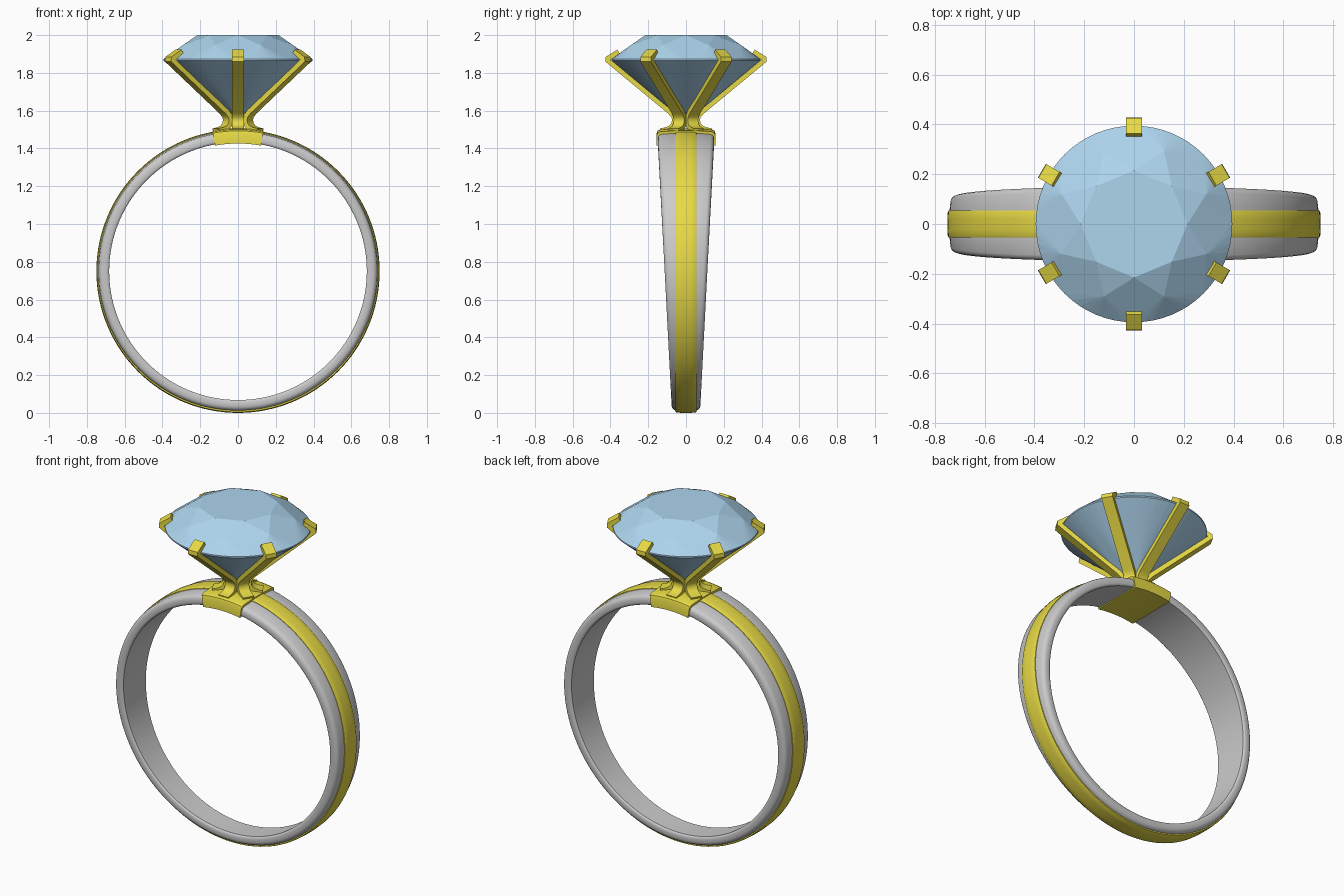
import bpy, bmesh
from math import sin, cos, pi, radians
from mathutils import Vector

if "Cube" in bpy.data.objects:
    bpy.data.objects.remove(bpy.data.objects["Cube"])


def material(name, rgb):
    m = bpy.data.materials.new(name)
    m.diffuse_color = (*rgb, 1)
    m.use_nodes = True
    m.node_tree.nodes["Principled BSDF"].inputs["Base Color"].default_value = m.diffuse_color
    return m


gold = material("gold", (0.8, 0.7, 0.06))
blue = material("pale_blue", (0.42, 0.66, 0.85))
CZ = 0.75  # height of the ring centre


def finish(bm, name, mat=None, smooth=None):
    bmesh.ops.recalc_face_normals(bm, faces=bm.faces)
    me = bpy.data.meshes.new(name)
    bm.to_mesh(me)
    bm.free()
    ob = bpy.data.objects.new(name, me)
    bpy.context.collection.objects.link(ob)
    if mat:
        me.materials.append(mat)
    if smooth:
        bpy.ops.object.select_all(action='DESELECT')
        ob.select_set(True)
        bpy.context.view_layer.objects.active = ob
        bpy.ops.object.shade_smooth_by_angle(angle=radians(smooth))
    return ob


def sweep(name, half, width, a0, a1, n, mat=None):
    """Sweep a symmetric (radius, inset-from-edge) profile around the finger axis."""
    bm = bmesh.new()
    closed = a1 - a0 > 6.28
    rings = []
    for i in range(n if closed else n + 1):
        a = a0 + (a1 - a0) * i / n
        w = width(a)
        side = [(r, w * (1 - f) - d) for r, f, d in half]
        prof = side + [(r, -y) for r, y in reversed(side)]
        rings.append([bm.verts.new((r * sin(a), y, CZ + r * cos(a))) for r, y in prof])
    m = len(rings[0])
    for i in range(n):
        p, q = rings[i], rings[(i + 1) % len(rings)]
        for j in range(m):
            k = (j + 1) % m
            bm.faces.new((p[j], p[k], q[k], q[j]))
    if not closed:
        bm.faces.new(rings[0])
        bm.faces.new(rings[-1])
    return finish(bm, name, mat, 35)


def taper(a):
    return 0.113 + 0.037 * cos(a)


# Tapered band: (radius, fraction inward, distance inward), inside to outside
sweep("band", [(0.682, 0, 0.008), (0.688, 0, 0.002), (0.695, 0, 0), (0.715, 0, 0),
               (0.726, 0, 0.004), (0.733, 0, 0.011), (0.737, 0, 0.02),
               (0.742, 0.5, 0.01)], taper, 0, 2 * pi, 128)

# Raised gold stripe round the outside
sweep("gold_stripe", [(0.73, 0, 0), (0.745, 0, 0), (0.748, 0, 0.005), (0.75, 0.6, 0)],
      lambda a: 0.055, 0, 2 * pi, 128, gold)

# Collar wrapped round the top of the band
sweep("collar", [(0.676, 0, 0), (0.73, 0, 0), (0.743, 0, 0.005), (0.751, 0, 0.02),
                 (0.756, 0.6, 0)], lambda a: taper(a) + 0.006, -0.18, 0.18, 12, gold)

# Brilliant-cut gem: table, star points, girdle, lower points and culet
bm = bmesh.new()


def ring(n, r, z, offset=0.0):
    for i in range(n):
        a = 2 * pi * (i + offset) / n
        bm.verts.new((r * cos(a), r * sin(a), z))


ring(8, 0.215, 2.0)
ring(8, 0.315, 1.947, 0.5)
ring(64, 0.395, 1.873)
ring(64, 0.395, 1.865)
ring(8, 0.09, 1.608, 0.5)
bm.verts.new((0, 0, 1.54))
bmesh.ops.convex_hull(bm, input=bm.verts)
bmesh.ops.dissolve_limit(bm, angle_limit=radians(1), verts=bm.verts, edges=bm.edges)
finish(bm, "gem", blue)

# Six prongs: a side-view path thickened, then given width
path = [Vector(p) for p in [(0.135, 1.493), (0.105, 1.499), (0.08, 1.51), (0.065, 1.528),
                            (0.06, 1.552), (0.066, 1.572), (0.085, 1.594),
                            (0.405, 1.858), (0.414, 1.866), (0.413, 1.877), (0.357, 1.912)]]


def offset_path(d):
    out = []
    for i, p in enumerate(path):
        t1 = (path[max(i, 1)] - path[max(i, 1) - 1]).normalized()
        e = min(i + 1, len(path) - 1)
        t2 = (path[e] - path[e - 1]).normalized()
        n1, n2 = Vector((t1.y, -t1.x)), Vector((t2.y, -t2.x))
        n = (n1 + n2).normalized()
        out.append(p + n * d / max(n.dot(n1), 0.6))
    return out


outer, inner = offset_path(0.013), offset_path(-0.013)
for k in range(6):
    a = radians(30 + 60 * k)
    u, v = Vector((cos(a), sin(a), 0)), Vector((-sin(a), cos(a), 0))
    bm = bmesh.new()
    rows = []
    for o, q in zip(outer, inner):
        rows.append([bm.verts.new(u * c.x + v * s + Vector((0, 0, c.y)))
                     for c, s in ((o, -0.032), (o, 0.032), (q, 0.032), (q, -0.032))])
    for p, q in zip(rows, rows[1:]):
        for j in range(4):
            bm.faces.new((p[j], p[(j + 1) % 4], q[(j + 1) % 4], q[j]))
    bm.faces.new(rows[0])
    bm.faces.new(rows[-1])
    finish(bm, f"prong_{k + 1}", gold, 35)
